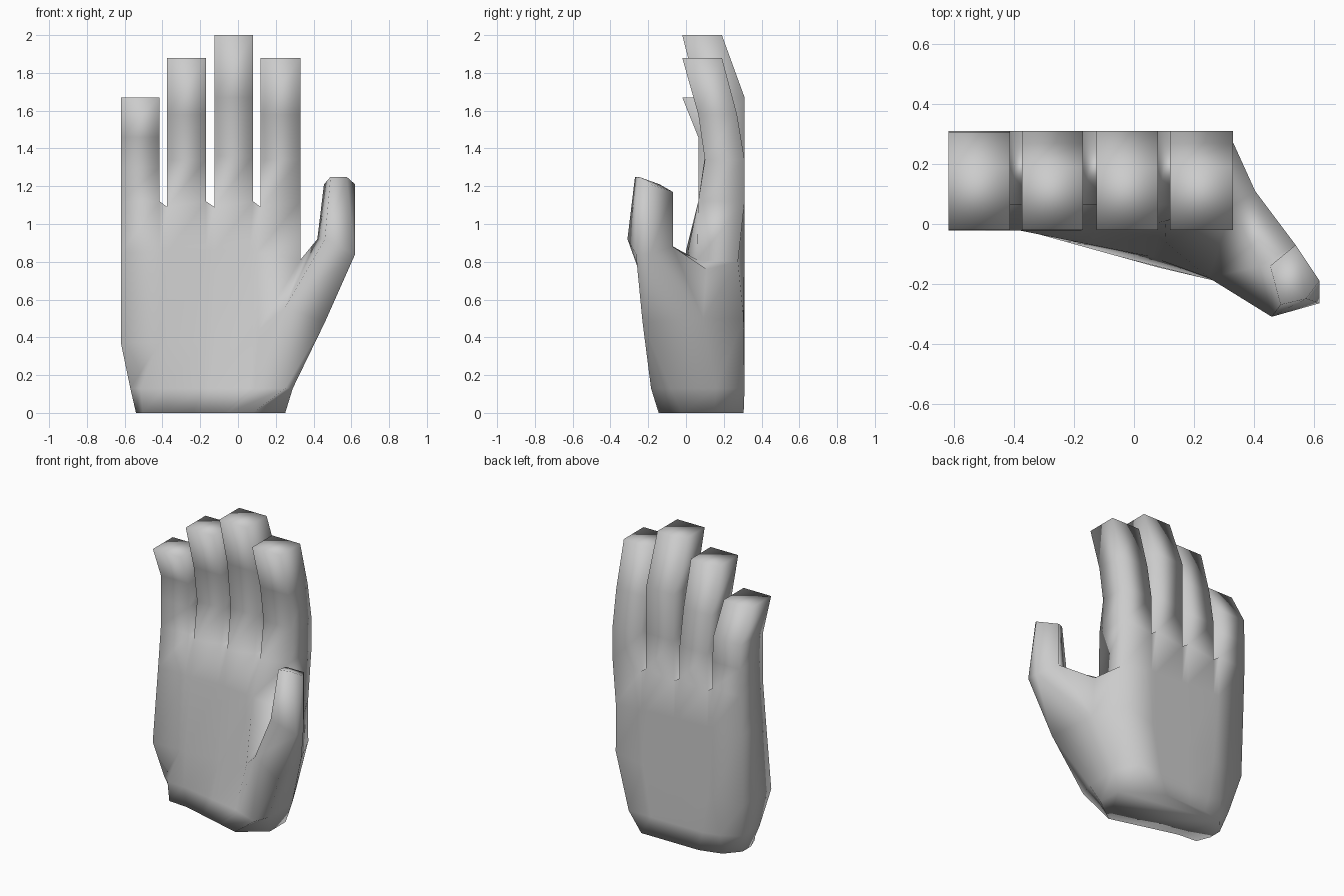
import bpy, bmesh

if "Cube" in bpy.data.objects:
    bpy.data.objects.remove(bpy.data.objects["Cube"])

bm = bmesh.new()
V = lambda *c: bm.verts.new(c)


def face(*vs):
    return bm.faces.new(vs)


# Columns across the hand: left and right edge of each finger
COLS = [-0.62, -0.415, -0.375, -0.17, -0.125, 0.08, 0.12, 0.33]


def row(keys):
    """Row of points, one per column, interpolated between the key columns."""
    pts, ks = [], sorted(keys)
    for i, x in enumerate(COLS):
        lo = max(k for k in ks if k <= i)
        hi = min(k for k in ks if k >= i)
        t = 0 if lo == hi else (x - COLS[lo]) / (COLS[hi] - COLS[lo])
        pts.append(V(*(a + (b - a) * t for a, b in zip(keys[lo], keys[hi]))))
    return pts


def strip(lo, hi):
    for i in range(len(lo) - 1):
        face(lo[i], lo[i + 1], hi[i + 1], hi[i])


# Wrist, heel and palm rings: front row, thumb-side points, back row
wrist = (row({0: (-0.54, 0.08, 0), 1: (-0.505, -0.01, 0), 2: (-0.37, -0.02, 0), 7: (0.08, -0.145, 0)}),
         [V(0.25, -0.02, 0), V(0.25, 0.15, 0)],
         row({0: (-0.54, 0.17, 0), 1: (-0.457, 0.265, 0), 2: (-0.31, 0.305, 0), 7: (0.12, 0.305, 0)}))
heel = (row({0: (-0.57, 0.03, 0.13), 1: (-0.515, -0.015, 0.13), 2: (-0.39, -0.02, 0.13),
             5: (0.06, -0.11, 0.13), 7: (0.25, -0.185, 0.13)}),
        [V(0.29, -0.08, 0.13), V(0.29, 0.16, 0.13)],
        row({0: (-0.57, 0.22, 0.13), 1: (-0.45, 0.285, 0.13), 2: (-0.34, 0.31, 0.13), 7: (0.21, 0.31, 0.13)}))
palm = (row({0: (-0.62, -0.022, 0.37), 4: (-0.125, -0.022, 0.38), 5: (0.08, -0.04, 0.41), 7: (0.25, -0.18, 0.56)}),
        [V(0.46, -0.23, 0.48), V(0.41, 0.09, 0.5)],
        row({0: (-0.62, 0.28, 0.37), 2: (-0.375, 0.31, 0.37), 7: (0.31, 0.305, 0.5)}))


def loop(r):
    return r[0] + r[1] + r[2][::-1] + [r[0][0]]


strip(loop(wrist), loop(heel))
strip(loop(heel), loop(palm))
face(*loop(wrist)[:-1][::-1])

# Upper palm, narrowed above the thumb
up_f = row({0: (-0.62, 0.035, 0.85), 4: (-0.125, 0.03, 0.86), 5: (0.06, 0.0, 0.86), 7: (0.33, 0.06, 0.81)})
up_b = row({0: (-0.62, 0.30, 0.85), 1: (-0.415, 0.31, 0.85), 6: (0.12, 0.31, 0.83), 7: (0.33, 0.275, 0.8)})
strip(palm[0], up_f)
strip(up_b, palm[2])
face(palm[2][0], palm[0][0], up_f[0], up_b[0])

# Knuckle rows; the web between fingers dips to one side
kz = [1.12, 1.12, 1.09, 1.12, 1.09, 1.12, 1.09, 1.12]
kn_f = [V(x, 0.065, z) for x, z in zip(COLS, kz)]
kn_b = [V(x, 0.31, z) for x, z in zip(COLS, kz)]
strip(up_f, kn_f)
strip(kn_b, up_b)
face(up_b[0], up_f[0], kn_f[0], kn_b[0])
face(up_f[7], up_b[7], kn_b[7], kn_f[7])
for i in (1, 3, 5):
    face(kn_f[i], kn_f[i + 1], kn_b[i + 1], kn_b[i])

# Fingers: square sections bending forward at the tip
# (middle height, middle front, upper height, tip height, upper back)
FINGERS = [(1.30, 0.066, 1.46, 1.67, 0.305), (1.34, 0.1, 1.58, 1.88, 0.27),
           (1.36, 0.1, 1.67, 2.00, 0.31), (1.34, 0.1, 1.58, 1.88, 0.27)]
for n, (mid, mid_f, upper, tip, back) in enumerate(FINGERS):
    a, b = 2 * n, 2 * n + 1
    ring = [kn_f[a], kn_f[b], kn_b[b], kn_b[a]]
    for z, yf, yb in ((mid, mid_f, 0.31), (upper, 0.065, back), (tip, -0.02, 0.19)):
        new = [V(COLS[a], yf, z), V(COLS[b], yf, z), V(COLS[b], yb, z), V(COLS[a], yb, z)]
        strip(ring + ring[:1], new + new[:1])
        ring = new
    face(*ring)

# Thumb: five-sided, growing out of the opening in the palm side
front, (outer, side), back = palm[0][7], palm[1], palm[2][7]
web_f, web_b = up_f[7], up_b[7]
web = V(0.405, 0.11, 0.76)
joint = [V(0.46, -0.31, 0.92), V(0.62, -0.265, 0.84), V(0.62, -0.19, 0.84),
         V(0.54, -0.07, 0.88), V(0.42, -0.14, 0.92)]
D, C, E, B, A = joint
face(front, outer, C, D)
face(outer, side, E, C)
face(side, web, B, E)
face(side, back, web_b, web)
face(web, web_b, web_f)
face(web, web_f, A, B)
face(web_f, front, A)
face(front, D, A)
tip = [V(0.49, -0.27, 1.25), V(0.575, -0.25, 1.25), V(0.62, -0.19, 1.21),
       V(0.54, -0.07, 1.17), V(0.455, -0.14, 1.21)]
strip(joint + joint[:1], tip + tip[:1])
face(*tip)

bmesh.ops.recalc_face_normals(bm, faces=bm.faces)
for f in bm.faces:
    f.smooth = True
mesh = bpy.data.meshes.new("hand")
bm.to_mesh(mesh)
bm.free()

# Single plain grey
grey = bpy.data.materials.new("light grey")
grey.diffuse_color = (0.6, 0.6, 0.6, 1)
grey.use_nodes = True
grey.node_tree.nodes["Principled BSDF"].inputs["Base Color"].default_value = grey.diffuse_color
mesh.materials.append(grey)
hand = bpy.data.objects.new("hand", mesh)
bpy.context.collection.objects.link(hand)
